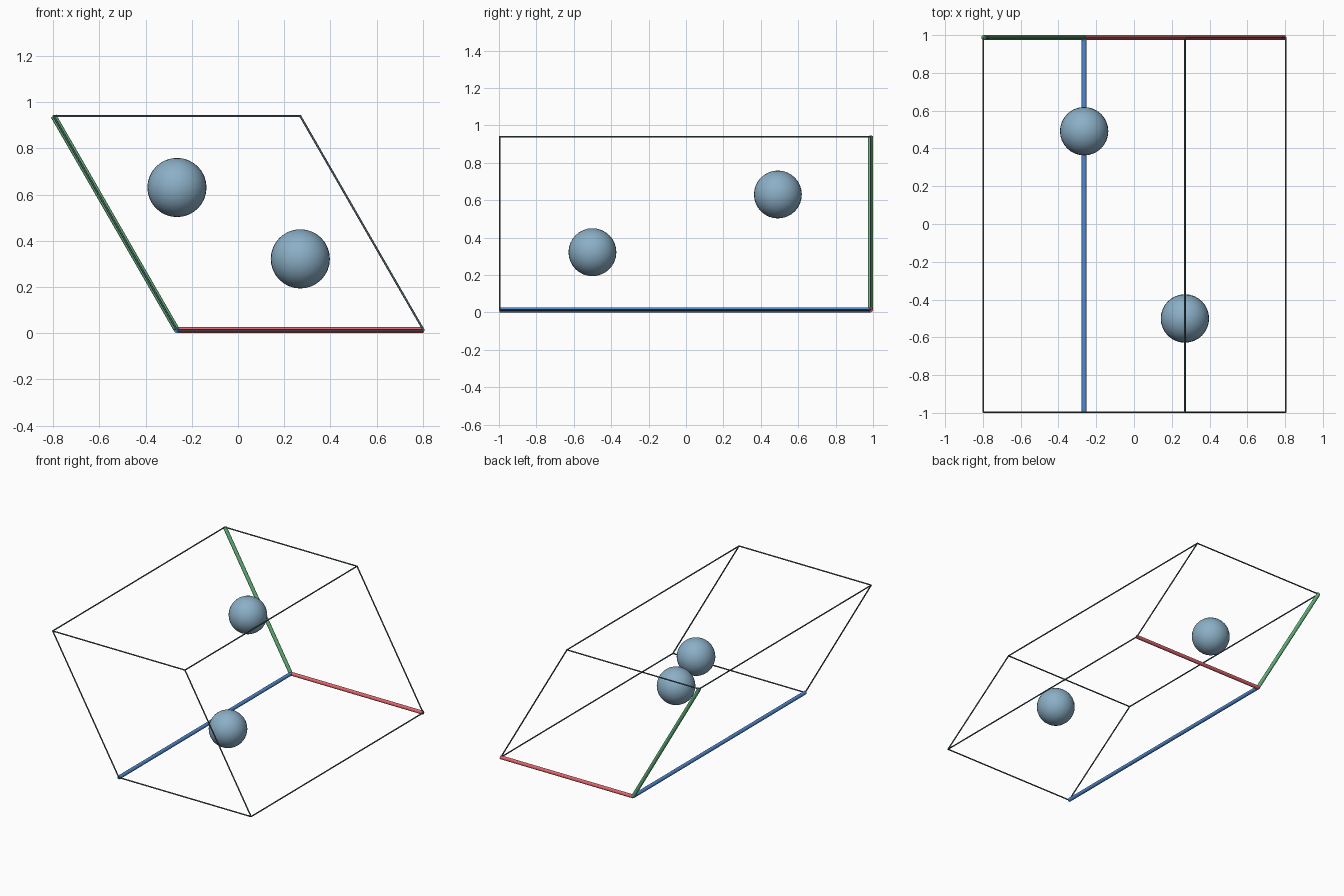
import bpy
from mathutils import Vector

if "Cube" in bpy.data.objects:
    bpy.data.objects.remove(bpy.data.objects["Cube"])

def material(name, rgb):
    m = bpy.data.materials.new(name)
    m.diffuse_color = (*rgb, 1)
    m.use_nodes = True
    m.node_tree.nodes["Principled BSDF"].inputs["Base Color"].default_value = m.diffuse_color
    return m

RED = material("red", (0.74, 0.13, 0.15))
GREEN = material("green", (0.13, 0.46, 0.20))
BLUE = material("blue", (0.08, 0.25, 0.62))
DARK = material("slate_edge", (0.07, 0.11, 0.13))
STEEL = material("steel_blue", (0.26, 0.43, 0.57))

# Cell corner and the three cell directions (120 degrees between a and b)
O = Vector((-0.264, 0.987, 0.013))
A = Vector((1.067, 0, 0))
B = Vector((-0.5335, 0, 0.926))
C = Vector((0, -1.983, 0))

def finish(name, mat):
    ob = bpy.context.object
    ob.name = name
    ob.data.materials.append(mat)
    bpy.ops.object.shade_smooth_by_angle()
    return ob

def rod(name, p, q, r, mat):
    d = q - p
    bpy.ops.mesh.primitive_cylinder_add(
        vertices=16, radius=r, depth=d.length, location=(p + q) / 2,
        rotation=d.to_track_quat('Z', 'Y').to_euler())
    finish(name, mat)

# Thick coloured axis rods plus the nine thin cell edges
for label, mat, d, u, v in (("a", RED, A, B, C), ("b", GREEN, B, A, C),
                            ("c", BLUE, C, A, B)):
    rod(f"{label}_axis", O, O + d, 0.013, mat)
    for i, off in enumerate((u, v, u + v)):
        rod(f"{label}_edge_{i + 1}", O + off, O + off + d, 0.0045, DARK)

# Two atoms inside the cell
for i, (a, b, c) in enumerate(((1/3, 2/3, 1/4), (2/3, 1/3, 3/4))):
    bpy.ops.mesh.primitive_uv_sphere_add(
        segments=32, ring_count=16, radius=0.128, location=O + A*a + B*b + C*c)
    finish(f"atom_{i + 1}", STEEL)
    bpy.ops.object.shade_smooth()
